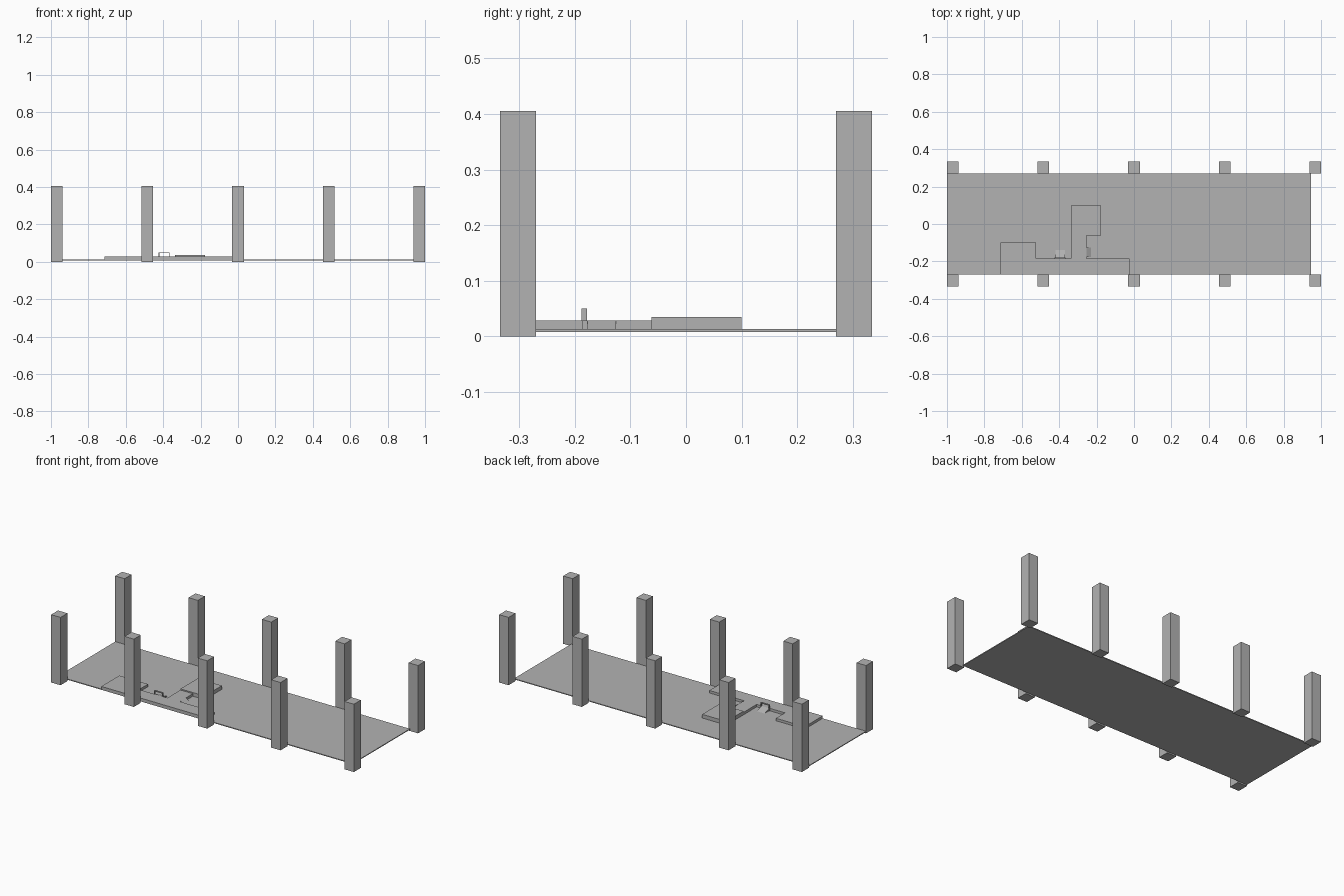
import bpy
import bmesh
from mathutils import Vector

if "Cube" in bpy.data.objects:
    bpy.data.objects.remove(bpy.data.objects["Cube"], do_unlink=True)

grey = bpy.data.materials.new("plain_grey")
grey.use_nodes = True
colour = (0.45, 0.45, 0.45, 1)
grey.diffuse_color = colour
grey.node_tree.nodes["Principled BSDF"].inputs["Base Color"].default_value = colour


def prism(name, points, sweep):
    """Sweep a flat outline along a vector into a closed solid."""
    bm = bmesh.new()
    face = bm.faces.new([bm.verts.new(p) for p in points])
    swept = bmesh.ops.extrude_face_region(bm, geom=[face], use_keep_orig=True)
    moved = [g for g in swept["geom"] if isinstance(g, bmesh.types.BMVert)]
    bmesh.ops.translate(bm, vec=Vector(sweep), verts=moved)
    bmesh.ops.recalc_face_normals(bm, faces=bm.faces)
    mesh = bpy.data.meshes.new(name)
    bm.to_mesh(mesh)
    bm.free()
    mesh.materials.append(grey)
    obj = bpy.data.objects.new(name, mesh)
    bpy.context.collection.objects.link(obj)
    return obj


def slab(name, x0, x1, y0, y1, z0, z1):
    outline = [(x0, y0, z0), (x1, y0, z0), (x1, y1, z0), (x0, y1, z0)]
    return prism(name, outline, (0, 0, z1 - z0))


FLOOR = 0.013
DECK = 0.028

# Floor plate
slab("floor", -1, 0.947, -0.27, 0.27, 0.008, FLOOR)

# Two rows of square pillars
for row, y in (("front", -0.3025), ("back", 0.3025)):
    for i in range(5):
        x = -0.969 + i * 0.4845
        slab(f"{row}_pillar_{i + 1}", x - 0.031, x + 0.031,
             y - 0.0325, y + 0.0325, 0, 0.405)

# Low walkway with a wide end and a branch towards the back
walkway = [(-0.714, -0.27), (-0.025, -0.27), (-0.025, -0.185), (-0.255, -0.185),
           (-0.255, -0.062), (-0.337, -0.062), (-0.337, -0.185),
           (-0.524, -0.185), (-0.524, -0.1), (-0.714, -0.1)]
prism("walkway", [(x, y, FLOOR) for x, y in walkway], (0, 0, DECK - FLOOR))

# Raised platform at the end of the branch
slab("raised_platform", -0.337, -0.177, -0.062, 0.1, FLOOR, 0.035)

# Ramps down to the floor
prism("side_ramp", [(-0.255, -0.177, FLOOR), (-0.229, -0.177, FLOOR),
                    (-0.255, -0.177, DECK)], (0, 0.051, 0))
prism("back_ramp", [(-0.421, -0.185, FLOOR), (-0.421, -0.14, FLOOR),
                    (-0.421, -0.185, DECK)], (0.052, 0, 0))

# Small gateway at the top of the back ramp
gate = [(-0.424, FLOOR), (-0.424, 0.05), (-0.366, 0.05), (-0.366, FLOOR),
        (-0.37, FLOOR), (-0.37, 0.046), (-0.42, 0.046), (-0.42, FLOOR)]
prism("gateway", [(x, -0.188, z) for x, z in gate], (0, 0.01, 0))
